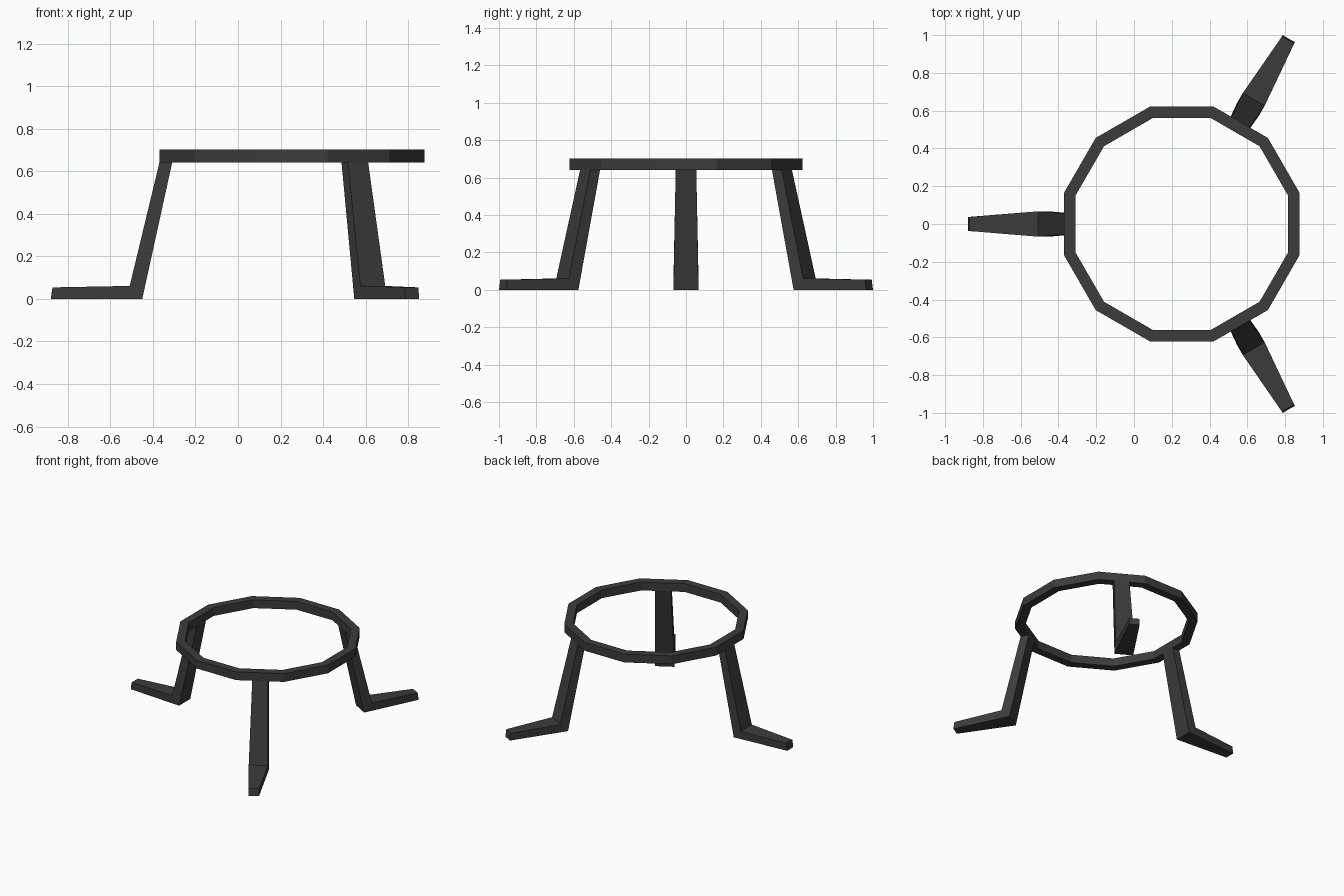
import bpy, math
from mathutils import Matrix, Vector

if "Cube" in bpy.data.objects:
    bpy.data.objects.remove(bpy.data.objects["Cube"])

CENTRE_X = 0.253
RING_OUT, RING_IN = 0.6225, 0.5625      # distances to the flat sides
Z_LOW, Z_TOP = 0.64, 0.703

mat = bpy.data.materials.new("dark grey")
mat.diffuse_color = (0.045, 0.045, 0.045, 1)
mat.use_nodes = True
mat.node_tree.nodes["Principled BSDF"].inputs["Base Color"].default_value = mat.diffuse_color


def add_mesh(name, verts, faces):
    mesh = bpy.data.meshes.new(name)
    mesh.from_pydata(verts, [], faces)
    mesh.materials.append(mat)
    obj = bpy.data.objects.new(name, mesh)
    bpy.context.collection.objects.link(obj)


# Twelve-sided flat ring: a rectangular section swept round the centre
section = [(RING_OUT, Z_LOW), (RING_OUT, Z_TOP), (RING_IN, Z_TOP), (RING_IN, Z_LOW)]
N = 12
verts, faces = [], []
for i in range(N):
    a = math.radians(15) + math.tau * i / N
    for apothem, z in section:
        r = apothem / math.cos(math.pi / N)
        verts.append((CENTRE_X + r * math.cos(a), r * math.sin(a), z))
    j = (i + 1) % N
    for k in range(4):
        m = (k + 1) % 4
        faces.append((i * 4 + k, j * 4 + k, j * 4 + m, i * 4 + m))
add_mesh("top_ring", verts, faces)

# Bent leg: pairs of (inner point, outer point, half width), radius and height
stations = [((RING_IN, Z_LOW), (RING_OUT, Z_LOW), 0.055),
            ((0.703, 0.0), (0.762, 0.061), 0.067),
            ((1.133, 0.0), (1.125, 0.054), 0.037)]


def add_leg(name, angle):
    move = Matrix.Translation((CENTRE_X, 0, 0)) @ Matrix.Rotation(math.radians(angle), 4, 'Z')
    verts = []
    for (r0, z0), (r1, z1), w in stations:
        corners = [(r0, -w, z0), (r0, w, z0), (r1, w, z1), (r1, -w, z1)]
        verts += [move @ Vector(c) for c in corners]
    faces = [(0, 1, 2, 3), (11, 10, 9, 8)]
    for s in (0, 4):
        for k in range(4):
            m = (k + 1) % 4
            faces.append((s + k, s + 4 + k, s + 4 + m, s + m))
    add_mesh(name, verts, faces)


for name, angle in (("left_leg", 180), ("back_leg", 60), ("front_leg", -60)):
    add_leg(name, angle)
